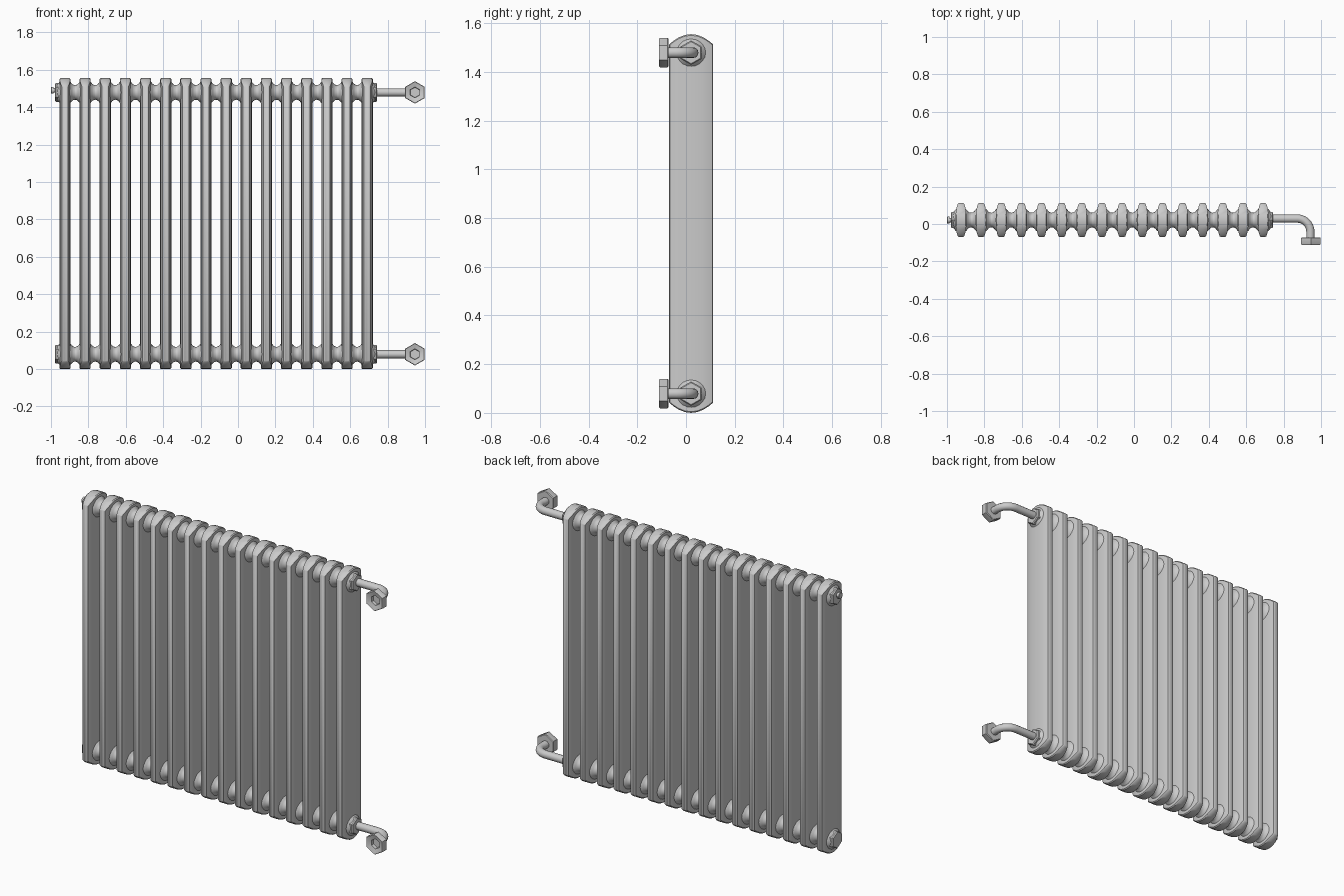
import bpy, bmesh
from math import sin, cos, pi, radians

if "Cube" in bpy.data.objects:
    bpy.data.objects.remove(bpy.data.objects["Cube"])

YC = 0.021            # centre plane of the radiator body
Z_LOW, Z_HIGH = 0.079, 1.479
HEIGHT = 1.555
COUNT, PITCH, X0 = 16, 0.1077, -0.925


def finish(name, bm, location, angle=35):
    bmesh.ops.remove_doubles(bm, verts=bm.verts, dist=1e-5)
    bmesh.ops.recalc_face_normals(bm, faces=bm.faces)
    me = bpy.data.meshes.new(name)
    bm.to_mesh(me)
    bm.free()
    me.polygons.foreach_set("use_smooth", [True] * len(me.polygons))
    me.set_sharp_from_angle(angle=radians(angle))
    ob = bpy.data.objects.new(name, me)
    ob.location = location
    bpy.context.collection.objects.link(ob)
    return ob


def lathe(name, profile, axis, segs, location):
    """Revolve (distance, radius) pairs about the x or y axis."""
    bm = bmesh.new()
    rings = []
    for d, r in profile:
        ring = []
        for i in range(segs):
            a = 2 * pi * i / segs
            s, c = r * sin(a), r * cos(a)
            ring.append(bm.verts.new((d, s, c) if axis == 'X' else (s, d, c)))
        rings.append(ring)
    for p, q in zip(rings, rings[1:]):
        for i in range(segs):
            j = (i + 1) % segs
            bm.faces.new((p[i], p[j], q[j], q[i]))
    return finish(name, bm, location)


def repeat(ob):
    m = ob.modifiers.new("sections", 'ARRAY')
    m.count = COUNT
    m.use_relative_offset = False
    m.use_constant_offset = True
    m.constant_offset_displace = (PITCH, 0, 0)


# Column: lens-shaped plan, arched at top and bottom
half = [(0.090, 0.012), (0.087, 0.017), (0.072, 0.022), (0.050, 0.027), (0.025, 0.029)]
plan = half + [(0, 0.030)] + [(-y, w) for y, w in reversed(half)]
bm = bmesh.new()
rows = []
for y, w in plan:
    drop = 0.042 * (abs(y) / 0.09) ** 2
    lo, hi = drop, HEIGHT - drop
    c = 0.005
    loop = [(w - c, lo), (w, lo + c), (w, hi - c), (w - c, hi),
            (-w + c, hi), (-w, hi - c), (-w, lo + c), (-w + c, lo)]
    rows.append([bm.verts.new((x, y, z)) for x, z in loop])
for p, q in zip(rows, rows[1:]):
    for i in range(8):
        j = (i + 1) % 8
        bm.faces.new((p[i], p[j], q[j], q[i]))
bm.faces.new(rows[0])
bm.faces.new(rows[-1])
repeat(finish("columns", bm, (X0, YC, 0), 40))

# Flared hubs joining the columns along both headers
flare = [(0.022, 0.062), (0.030, 0.056), (0.037, 0.047), (0.045, 0.041), (PITCH / 2, 0.039)]
hub = [(-d, r) for d, r in reversed(flare)] + flare
x_end = X0 + PITCH * (COUNT - 1)
for level, z in (("lower", Z_LOW), ("upper", Z_HIGH)):
    repeat(lathe(level + "_header_hubs", hub, 'X', 20, (X0, YC, z)))

    # Hexagonal end plugs
    plug = [(0.0, 0.0), (0.0, 0.050), (0.048, 0.050), (0.054, 0.045), (0.054, 0.0)]
    lathe(level + "_right_plug", plug, 'X', 6, (x_end, YC, z))
    lathe(level + "_left_plug", [(-d, r) for d, r in plug], 'X', 6, (X0, YC, z))

    # Bent connecting pipe
    px, py, br = 0.943, 0.029, 0.07
    pts = [(x_end, py, z)]
    for i in range(11):
        a = pi / 2 * i / 10
        pts.append((px - br + br * sin(a), py - br + br * cos(a), z))
    pts.append((px, -0.08, z))
    cu = bpy.data.curves.new(level + "_pipe", 'CURVE')
    cu.dimensions = '3D'
    cu.bevel_depth = 0.022
    cu.bevel_resolution = 4
    cu.use_fill_caps = True
    sp = cu.splines.new('POLY')
    sp.points.add(len(pts) - 1)
    for p, co in zip(sp.points, pts):
        p.co = (*co, 1)
    sp.use_smooth = True
    bpy.context.collection.objects.link(bpy.data.objects.new(level + "_pipe", cu))

    # Hex nut with dished, bored face
    nut = [(-0.071, 0.0), (-0.071, 0.056), (-0.075, 0.060), (-0.107, 0.060),
           (-0.111, 0.057), (-0.103, 0.029), (-0.085, 0.027), (-0.085, 0.0)]
    lathe(level + "_pipe_nut", nut, 'Y', 6, (px + 0.003, 0, z))

# Air vent on the upper left plug
vent = [(-0.97, 0.0), (-0.97, 0.012), (-0.987, 0.012), (-0.987, 0.018),
        (-0.998, 0.018), (-1.0, 0.016), (-1.0, 0.0)]
lathe("air_vent", vent, 'X', 16, (0, YC, Z_HIGH + 0.011))
